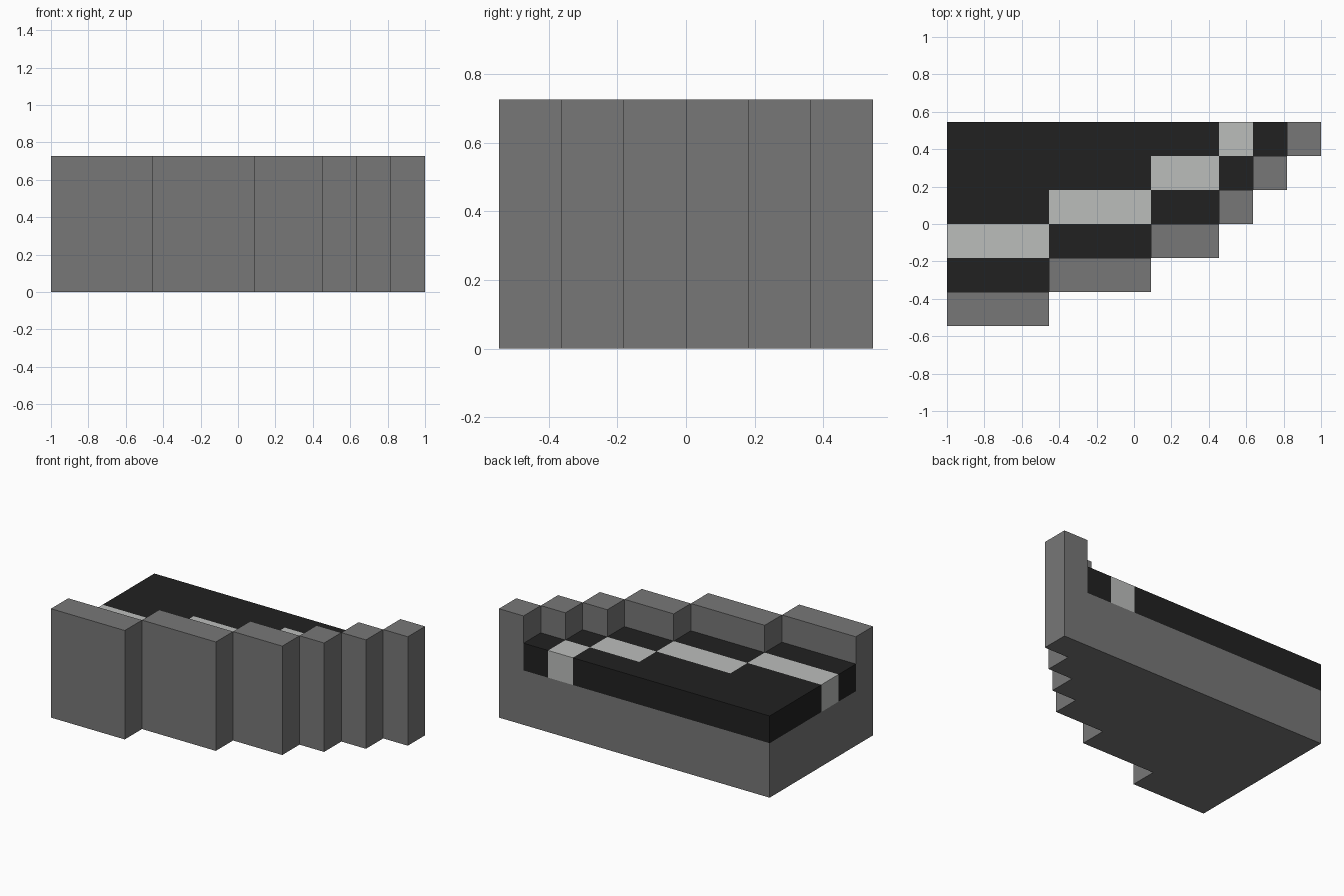
import bpy
import bmesh
from mathutils import Vector

if "Cube" in bpy.data.objects:
    bpy.data.objects.remove(bpy.data.objects["Cube"], do_unlink=True)

UNIT = 2 / 11          # edge of one block
WIDE, DEEP = 11, 6     # footprint in blocks
BASE, DECK, WALL = 2, 3, 4   # top heights in blocks
STEPS = [0, 0, 0, 1, 1, 1, 2, 2, 3, 4, 5]   # wall row for each column


def material(name, r, g, b):
    mat = bpy.data.materials.new(name)
    mat.use_nodes = True
    mat.diffuse_color = (r, g, b, 1)
    mat.node_tree.nodes["Principled BSDF"].inputs["Base Color"].default_value = (r, g, b, 1)
    return mat


def block_part(name, cells, mat):
    """Fuse unit blocks into one clean shell with flat, undivided faces."""
    bm = bmesh.new()
    for cell in cells:
        for axis in range(3):
            for side in (0, 1):
                step = [0, 0, 0]
                step[axis] = 2 * side - 1
                if tuple(c + s for c, s in zip(cell, step)) in cells:
                    continue
                u, v = Vector((0, 0, 0)), Vector((0, 0, 0))
                u[(axis + 1) % 3] = v[(axis + 2) % 3] = 1
                start = Vector(cell)
                start[axis] += side
                ring = [start, start + u, start + u + v, start + v]
                if not side:
                    ring.reverse()
                bm.faces.new([bm.verts.new(p) for p in ring])
    bmesh.ops.remove_doubles(bm, verts=bm.verts, dist=0.01)
    bmesh.ops.dissolve_limit(bm, angle_limit=0.01, verts=bm.verts, edges=bm.edges)
    # Centre the footprint and scale to size
    bmesh.ops.translate(bm, verts=bm.verts, vec=(-WIDE / 2, -DEEP / 2, 0))
    bmesh.ops.scale(bm, verts=bm.verts, vec=(UNIT, UNIT, UNIT))
    mesh = bpy.data.meshes.new(name)
    bm.to_mesh(mesh)
    bm.free()
    mesh.materials.append(mat)
    obj = bpy.data.objects.new(name, mesh)
    bpy.context.collection.objects.link(obj)


# Sort the blocks into parts by distance behind the stepped wall
body, road, stripe = set(), set(), set()
for i, first in enumerate(STEPS):
    for j in range(first, DEEP):
        behind = j - first
        body.update((i, j, k) for k in range(WALL if behind == 0 else BASE))
        if behind:
            layer = stripe if behind == 2 else road
            layer.update((i, j, k) for k in range(BASE, DECK))

# Grey foundation with stepped parapet wall
block_part("foundation_and_wall", body, material("stone grey", 0.185, 0.185, 0.185))
# Black road surface
block_part("road_surface", road, material("asphalt black", 0.0155, 0.0155, 0.0155))
# Pale edge line
block_part("road_edge_line", stripe, material("line white", 0.50, 0.51, 0.50))
